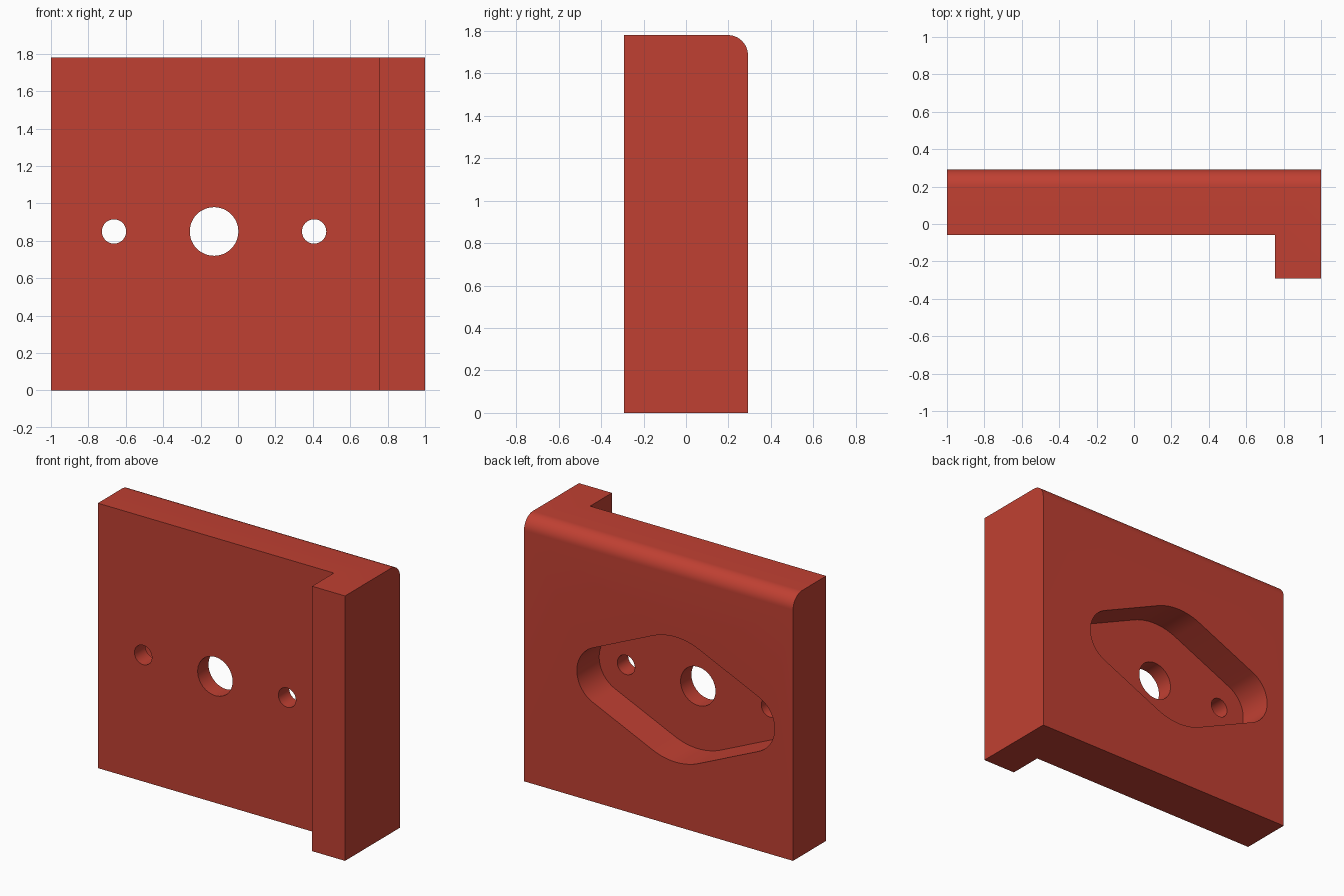
import bpy, bmesh, math

if "Cube" in bpy.data.objects:
    bpy.data.objects.remove(bpy.data.objects["Cube"])

H = 1.78                 # plate height
BACK = 0.292             # back face
FLOOR = 0.055            # floor of the rear pocket
CX, CZ = -0.128, 0.85    # centre of pocket and holes
PITCH = 0.535            # screw hole offset

red = bpy.data.materials.new("brick red")
red.diffuse_color = (0.527, 0.051, 0.032, 1)
red.use_nodes = True
red.node_tree.nodes["Principled BSDF"].inputs["Base Color"].default_value = red.diffuse_color


def new_object(name, bm):
    bmesh.ops.recalc_face_normals(bm, faces=bm.faces)
    mesh = bpy.data.meshes.new(name)
    bm.to_mesh(mesh)
    bm.free()
    ob = bpy.data.objects.new(name, mesh)
    mesh.materials.append(red)
    bpy.context.collection.objects.link(ob)
    return ob


def extrude(points, vec):
    bm = bmesh.new()
    face = bm.faces.new([bm.verts.new(p) for p in points])
    ext = bmesh.ops.extrude_face_region(bm, geom=[face])
    verts = [g for g in ext["geom"] if isinstance(g, bmesh.types.BMVert)]
    bmesh.ops.translate(bm, vec=vec, verts=verts)
    return bm


def arc(cx, r, a0, a1, n):
    """Arc points in the xz plane, ends included."""
    return [(cx + r * math.cos(a0 + (a1 - a0) * i / n),
             CZ + r * math.sin(a0 + (a1 - a0) * i / n)) for i in range(n + 1)]


def cutter(name, outline, y0, y1):
    ob = new_object(name, extrude([(x, y0, z) for x, z in outline], (0, y1 - y0, 0)))
    ob.hide_render = True
    return ob


# Plate with side flange, rear top edge rounded
outline = [(-1, -0.06), (0.755, -0.06), (0.755, -BACK), (1, -BACK), (1, BACK), (-1, BACK)]
bm = extrude([(x, y, 0) for x, y in outline], (0, 0, H))
edge = [e for e in bm.edges
        if all(v.co.y > BACK - 0.001 and v.co.z > H - 0.001 for v in e.verts)]
bmesh.ops.bevel(bm, geom=edge, offset=0.095, segments=12, profile=0.5, affect='EDGES')
plate = new_object("flanged_plate", bm)

# Rounded diamond pocket: tangent hull of a large circle and two small ones
R, r = 0.42, 0.2
t = math.acos((R - r) / PITCH)
pi = math.pi
pocket = (arc(CX + PITCH, r, -t, t, 24) + arc(CX, R, t, pi - t, 16)
          + arc(CX - PITCH, r, pi - t, pi + t, 24) + arc(CX, R, pi + t, 2 * pi - t, 16))
cutters = [cutter("pocket_cutter", pocket, FLOOR, 0.5)]

# Centre bore and two screw holes
for name, x, rad in (("bore", CX, 0.13), ("left_hole", CX - PITCH, 0.065),
                     ("right_hole", CX + PITCH, 0.065)):
    cutters.append(cutter(name + "_cutter", arc(x, rad, 0, 2 * pi, 48)[:-1], -0.2, 0.2))

for c in cutters:
    mod = plate.modifiers.new(c.name, 'BOOLEAN')
    mod.operation = 'DIFFERENCE'
    mod.solver = 'EXACT'
    mod.object = c

# Bake the cuts and remove the cutters
bpy.context.view_layer.update()
dg = bpy.context.evaluated_depsgraph_get()
baked = bpy.data.meshes.new_from_object(plate.evaluated_get(dg))
plate.modifiers.clear()
plate.data = baked
for c in cutters:
    bpy.data.objects.remove(c)
baked.materials.clear()
baked.materials.append(red)

bpy.ops.object.select_all(action='DESELECT')
plate.select_set(True)
bpy.context.view_layer.objects.active = plate
bpy.ops.object.shade_smooth_by_angle(angle=math.radians(30))
